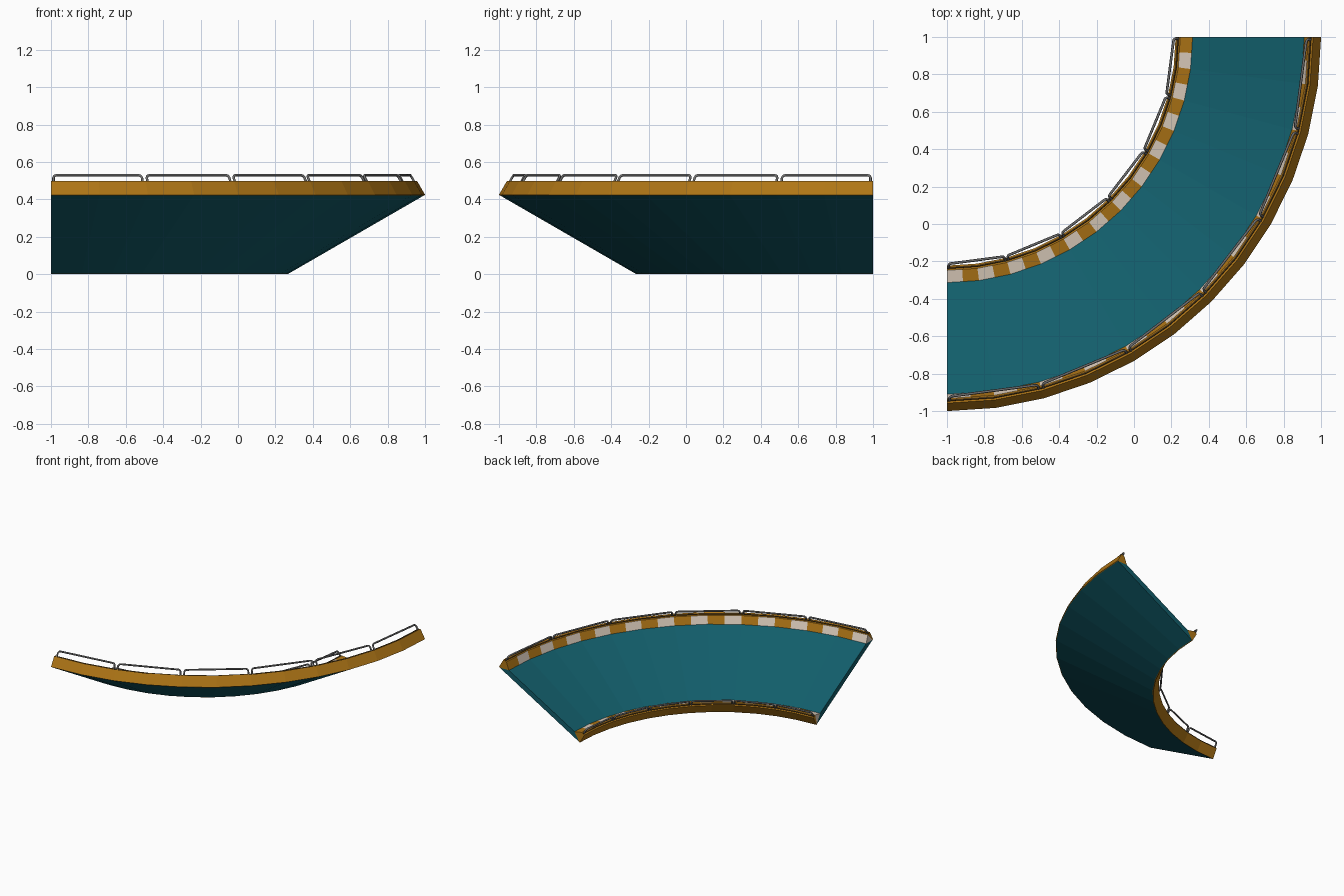
import bpy, bmesh
from math import cos, sin, radians
from mathutils import Vector

if "Cube" in bpy.data.objects:
    bpy.data.objects.remove(bpy.data.objects["Cube"])

BANK = radians(30)
R0, W, N = 1.265, 0.849, 24      # inner radius, sloped width, steps in the turn


def material(name, rgb):
    m = bpy.data.materials.new(name)
    m.diffuse_color = (*rgb, 1)
    m.use_nodes = True
    m.node_tree.nodes["Principled BSDF"].inputs["Base Color"].default_value = m.diffuse_color
    return m


teal = material("teal", (0.006, 0.11, 0.145))
orange = material("orange", (0.43, 0.18, 0.008))
white = material("off_white", (0.74, 0.63, 0.52))
brown = material("dark_brown", (0.07, 0.035, 0.006))
grey = material("rail_grey", (0.16, 0.16, 0.16))


def place(u, v, deg, k=1.0):
    """Banked cross-section point (u across, v along the normal) at a turn angle."""
    r = (R0 + u * cos(BANK) - v * sin(BANK)) * k
    a = radians(deg)
    return Vector((-1 + r * cos(a), 1 + r * sin(a), u * sin(BANK) + v * cos(BANK)))


def sweep(name, profile, mats):
    """Sweep a closed profile round the turn, alternating materials per step."""
    bm = bmesh.new()
    rings = []
    for i in range(N + 1):
        k = cos(radians(3.75)) if i % 2 else 1.0     # odd rings lie on the 12-side chords
        rings.append([bm.verts.new(place(u, v, -90 + 90 * i / N, k)) for u, v in profile])
    n = len(profile)
    for i in range(N):
        for j in range(n):
            f = bm.faces.new((rings[i][j], rings[i][(j + 1) % n],
                              rings[i + 1][(j + 1) % n], rings[i + 1][j]))
            f.material_index = i % len(mats)
    bm.faces.new(rings[0])
    bm.faces.new(rings[-1]).material_index = (N - 1) % len(mats)
    bmesh.ops.recalc_face_normals(bm, faces=bm.faces)
    me = bpy.data.meshes.new(name)
    bm.to_mesh(me)
    bm.free()
    for m in mats:
        me.materials.append(m)
    ob = bpy.data.objects.new(name, me)
    bpy.context.collection.objects.link(ob)


def railing(name, u):
    """Six straight bent-tube hoops following the barrier top."""
    cu = bpy.data.curves.new(name, 'CURVE')
    cu.dimensions = '3D'
    cu.bevel_depth = 0.007
    cu.bevel_resolution = 1
    cu.use_fill_caps = True
    half = [(0, 0.086), (0, 0.115), (0.012, 0.126), (0.035, 0.13)]
    path = half + [(1 - t, v) for t, v in reversed(half)]
    for i in range(6):
        a, b = -90 + 15 * i + 0.4, -90 + 15 * (i + 1) - 0.4
        s = cu.splines.new('POLY')
        s.points.add(len(path) - 1)
        for p, (t, v) in zip(s.points, path):
            p.co = (*place(u, v, a).lerp(place(u, v, b), t), 1)
    cu.materials.append(grey)
    ob = bpy.data.objects.new(name, cu)
    bpy.context.collection.objects.link(ob)


# Road deck
sweep("road_deck", [(0.006, 0), (W - 0.006, 0), (W - 0.08, 0.042), (0.08, 0.042)], [teal])

# Barriers, striped kerbs, top ribs and railings on both edges
for side, flip in (("inner", False), ("outer", True)):
    def m(pts):
        return [(W - u, v) for u, v in pts] if flip else pts
    sweep(side + "_barrier", m([(0, 0), (0, 0.085), (0.029, 0.085), (0.006, 0)]), [orange])
    sweep(side + "_kerb", m([(0.029, 0.085), (0.08, 0.042), (0.006, 0)]), [white, orange])
    sweep(side + "_rib", m([(0.011, 0.084), (0.011, 0.091), (0.02, 0.091), (0.02, 0.084)]), [brown])
    railing(side + "_railing", m([(0.015, 0)])[0][0])
